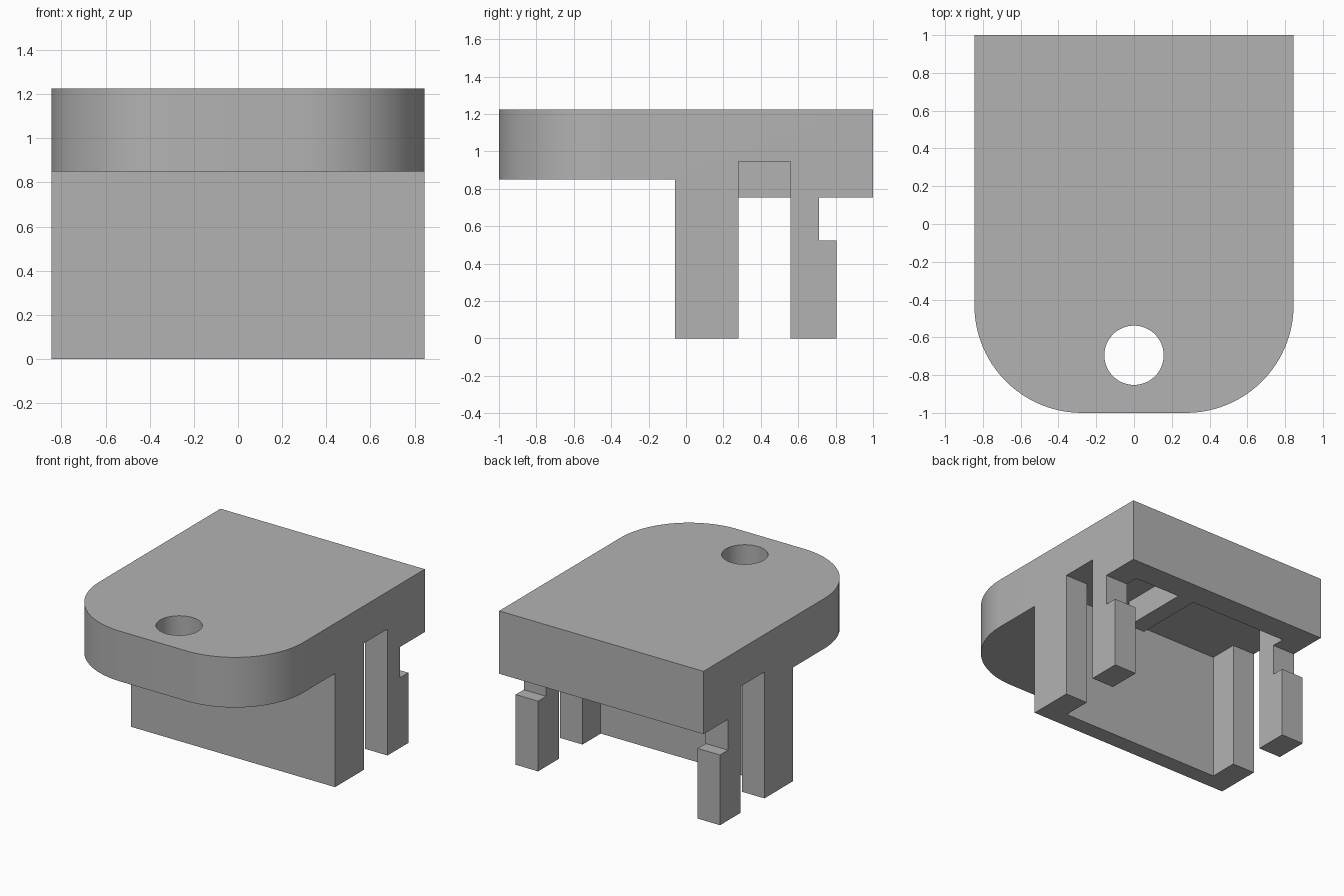
import bpy
import bmesh

default = bpy.data.objects.get("Cube")
if default:
    bpy.data.objects.remove(default, do_unlink=True)

HALF_WIDTH = 0.845

grey = bpy.data.materials.new("plain_grey")
grey.use_nodes = True
grey.diffuse_color = (0.45, 0.45, 0.45, 1)
grey.node_tree.nodes["Principled BSDF"].inputs["Base Color"].default_value = (0.45, 0.45, 0.45, 1)


def make_object(name, bm):
    bmesh.ops.recalc_face_normals(bm, faces=bm.faces)
    mesh = bpy.data.meshes.new(name)
    bm.to_mesh(mesh)
    bm.free()
    mesh.materials.append(grey)
    obj = bpy.data.objects.new(name, mesh)
    bpy.context.collection.objects.link(obj)
    return obj


def box(name, low, high):
    bm = bmesh.new()
    bmesh.ops.create_cube(bm, size=1)
    for v in bm.verts:
        for i in range(3):
            v.co[i] = high[i] if v.co[i] > 0 else low[i]
    return make_object(name, bm)


def cut(target, cutter):
    mod = target.modifiers.new("cut", "BOOLEAN")
    mod.operation = "DIFFERENCE"
    mod.solver = "EXACT"
    mod.object = cutter
    cutter.hide_render = True
    bpy.ops.object.select_all(action="DESELECT")
    bpy.context.view_layer.objects.active = target
    target.select_set(True)
    bpy.ops.object.modifier_apply(modifier=mod.name)
    bpy.data.objects.remove(cutter, do_unlink=True)


# Body: side profile (plate, wall, slot, hooked clip) extruded across the width
profile = [(-1, 0.85), (-0.06, 0.85), (-0.06, 0), (0.28, 0), (0.28, 0.945),
           (0.56, 0.945), (0.56, 0), (0.805, 0), (0.805, 0.525), (0.71, 0.525),
           (0.71, 0.755), (1, 0.755), (1, 1.225), (-1, 1.225)]
bm = bmesh.new()
side = bm.faces.new([bm.verts.new((-HALF_WIDTH, y, z)) for y, z in profile])
extruded = bmesh.ops.extrude_face_region(bm, geom=[side])["geom"]
moved = [g for g in extruded if isinstance(g, bmesh.types.BMVert)]
bmesh.ops.translate(bm, verts=moved, vec=(2 * HALF_WIDTH, 0, 0))
bmesh.ops.recalc_face_normals(bm, faces=bm.faces)

# Rounded front corners of the plate
corners = [e for e in bm.edges
           if all(v.co.y < -0.99 for v in e.verts)
           and abs(e.verts[0].co.x - e.verts[1].co.x) < 0.01]
bmesh.ops.bevel(bm, geom=corners, offset=0.57, offset_type="OFFSET",
                segments=24, profile=0.5, affect="EDGES")
body = make_object("clip_body", bm)

# Pocket under the plate, leaving the front wall, side legs and clips
cut(body, box("pocket_cutter", (-0.66, 0.065, -0.2), (0.66, 0.81, 0.945)))

# Round hole through the front of the plate
bm = bmesh.new()
bmesh.ops.create_cone(bm, cap_ends=True, segments=64, radius1=0.157, radius2=0.157, depth=1)
bmesh.ops.translate(bm, verts=bm.verts, vec=(0, -0.695, 1.1))
cut(body, make_object("hole_cutter", bm))

# Rib inside the pocket
rib = box("pocket_rib", (0.145, 0.28, 0.755), (0.28, 0.81, 0.945))

bpy.ops.object.select_all(action="DESELECT")
body.select_set(True)
bpy.context.view_layer.objects.active = body
bpy.ops.object.shade_smooth_by_angle(angle=0.5)
